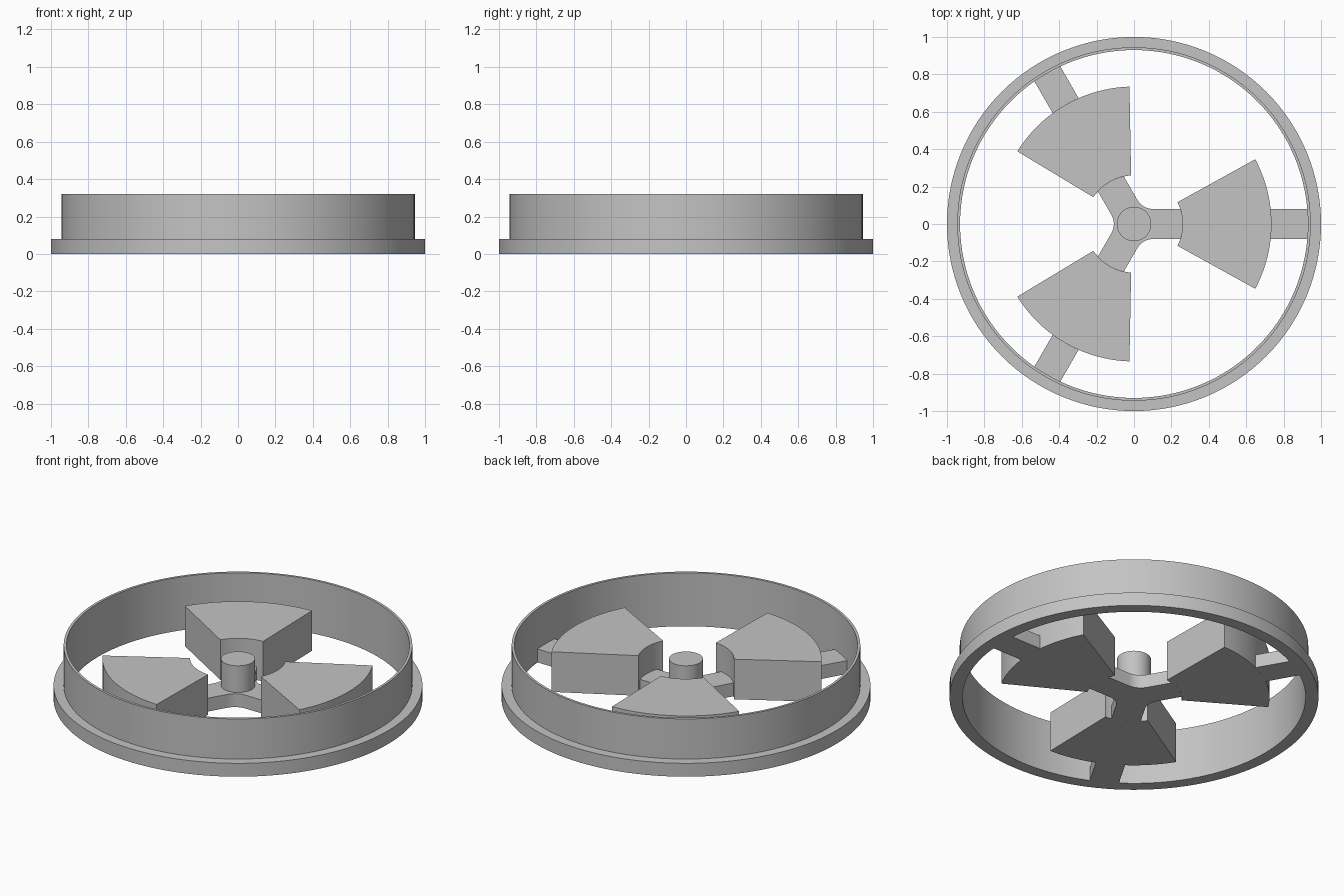
import bpy, bmesh
from math import sin, cos, asin, radians, degrees

if "Cube" in bpy.data.objects:
    bpy.data.objects.remove(bpy.data.objects["Cube"])

GREY = (0.55, 0.55, 0.55, 1)
metal = bpy.data.materials.new("plain grey")
metal.use_nodes = True
metal.diffuse_color = GREY
metal.node_tree.nodes["Principled BSDF"].inputs["Base Color"].default_value = GREY

BAR, TOP, RIM = 0.08, 0.24, 0.32           # heights of spokes, weights and rim
HALF_WIDTH = 0.08                          # half the spoke width
R_HUB, R_IN, R_OUT, R_BORE = 0.092, 0.26, 0.735, 0.93


def arc(radius, start, end, steps, centre=(0, 0)):
    """Points along an arc, angles in degrees."""
    angles = [radians(start + (end - start) * i / steps) for i in range(steps + 1)]
    return [(centre[0] + radius * cos(a), centre[1] + radius * sin(a)) for a in angles]


def finish(name, bm):
    bmesh.ops.recalc_face_normals(bm, faces=bm.faces)
    mesh = bpy.data.meshes.new(name)
    bm.to_mesh(mesh)
    bm.free()
    mesh.materials.append(metal)
    obj = bpy.data.objects.new(name, mesh)
    bpy.context.collection.objects.link(obj)
    bpy.ops.object.select_all(action='DESELECT')
    obj.select_set(True)
    bpy.context.view_layer.objects.active = obj
    bpy.ops.object.shade_smooth_by_angle(angle=radians(30))
    return obj


def extrude(name, outline, bottom, top, turn=0):
    """Solid prism over a flat outline, turned about z."""
    bm = bmesh.new()
    c, s = cos(radians(turn)), sin(radians(turn))
    base = bm.faces.new([bm.verts.new((x * c - y * s, x * s + y * c, bottom))
                         for x, y in outline])
    side = bmesh.ops.extrude_face_region(bm, geom=[base], use_keep_orig=True)
    for v in side["geom"]:
        if isinstance(v, bmesh.types.BMVert):
            v.co.z = top
    return finish(name, bm)


def lathe(name, profile, segments=128):
    """Closed ring swept around z from (radius, height) points."""
    bm = bmesh.new()
    rings = [[bm.verts.new((r * cos(radians(360 * i / segments)),
                            r * sin(radians(360 * i / segments)), z))
              for i in range(segments)] for r, z in profile]
    for k, a in enumerate(rings):
        b = rings[(k + 1) % len(rings)]
        for i in range(segments):
            j = (i + 1) % segments
            bm.faces.new((a[i], a[j], b[j], b[i]))
    return finish(name, bm)


def spoke_angle(radius):
    return degrees(asin(HALF_WIDTH / radius))


# Outer rim with its flange
lathe("rim", [(R_BORE, 0), (1, 0), (1, BAR), (0.945, BAR), (0.945, RIM), (R_BORE, RIM)])

# Central three-armed yoke with filleted corners
FILLET = 0.1
reach = (HALF_WIDTH + FILLET) / sin(radians(60))
yoke = []
for turn in (0, 120, 240):
    a = spoke_angle(R_IN)
    yoke += arc(R_IN, turn - a, turn + a, 6)
    bisector = radians(turn + 60)
    yoke += arc(FILLET, turn + 270, turn + 210, 10,
                (reach * cos(bisector), reach * sin(bisector)))
extrude("yoke", yoke, 0, BAR)

# Hub pin standing on the yoke
extrude("hub_pin", arc(R_HUB, 0, 354, 59), BAR, TOP)

# Three sector weights, each joined to the rim by an outer spoke
weight = arc(R_OUT, -28.1, 28.1, 20) + arc(R_IN, 26.6, -26.6, 20)
a, b = spoke_angle(R_OUT), spoke_angle(R_BORE)
outer = arc(R_OUT, a, -a, 6) + arc(R_BORE, -b, b, 6)
for name, turn in (("left", 0), ("back", 120), ("front", 240)):
    extrude(name + "_weight", weight, 0, TOP, turn)
    extrude(name + "_outer_spoke", outer, 0, BAR, turn)
